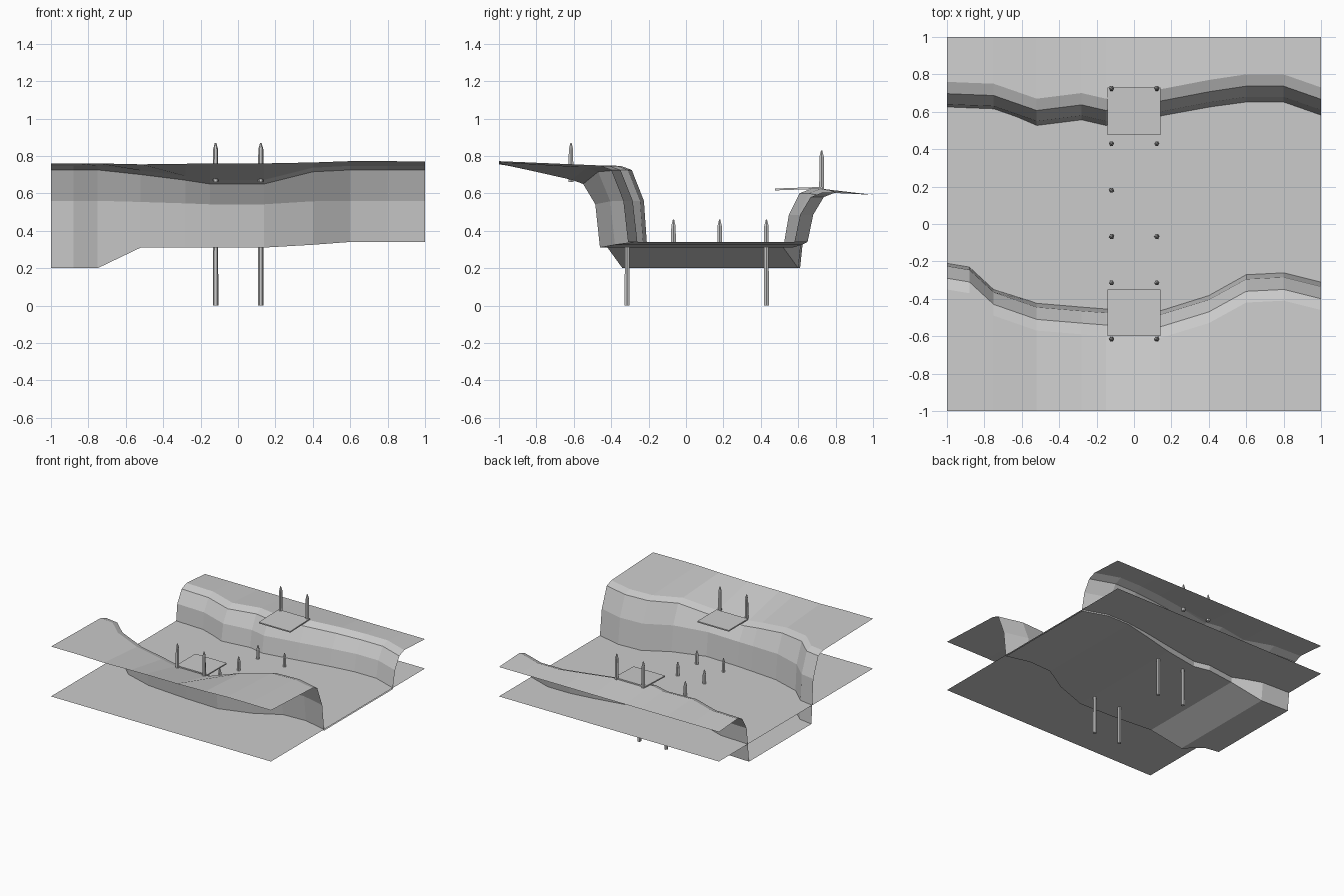
import bpy, bmesh, math
from mathutils import Matrix

if "Cube" in bpy.data.objects:
    bpy.data.objects.remove(bpy.data.objects["Cube"])


def new_object(name, bm):
    mesh = bpy.data.meshes.new(name)
    bm.to_mesh(mesh)
    bm.free()
    obj = bpy.data.objects.new(name, mesh)
    bpy.context.collection.objects.link(obj)
    return obj


# Gorge terrain, one cross-section per station:
# x, front foot y, back foot y, bed z, front crest z, back shoulder z, front edge z
stations = [
    (-1.00, -0.20, 0.61, 0.20, 0.725, 0.61, 0.76),
    (-0.88, -0.22, 0.605, 0.20, 0.725, 0.61, 0.76),
    (-0.75, -0.34, 0.60, 0.20, 0.725, 0.61, 0.76),
    (-0.52, -0.42, 0.52, 0.31, 0.70, 0.61, 0.755),
    (-0.28, -0.44, 0.55, 0.31, 0.67, 0.62, 0.758),
    (-0.15, -0.45, 0.52, 0.31, 0.65, 0.625, 0.76),
    (0.14, -0.46, 0.57, 0.31, 0.65, 0.625, 0.76),
    (0.40, -0.38, 0.62, 0.325, 0.715, 0.615, 0.765),
    (0.60, -0.27, 0.65, 0.34, 0.725, 0.605, 0.772),
    (0.80, -0.26, 0.65, 0.34, 0.725, 0.605, 0.772),
    (1.00, -0.31, 0.58, 0.34, 0.725, 0.605, 0.77),
]


def section(x, front, back, bed, crest, shoulder, edge):
    knee = 0.56 - (0.725 - crest) * 0.25
    return [
        (x, -1, edge), (x, front - 0.15, crest + 0.022), (x, front - 0.09, crest),
        (x, front - 0.025, knee), (x, front, bed), (x, back, bed),
        (x, back + 0.03, 0.485), (x, back + 0.087, shoulder - 0.025),
        (x, back + 0.15, shoulder), (x, 1, 0.592),
    ]


bm = bmesh.new()
rows = [[bm.verts.new(p) for p in section(*s)] for s in stations]
for a, b in zip(rows, rows[1:]):
    for i in range(len(a) - 1):
        bm.faces.new((a[i], b[i], b[i + 1], a[i + 1]))
new_object("gorge_terrain", bm)

# Water sheet
bm = bmesh.new()
bmesh.ops.create_grid(bm, x_segments=1, y_segments=1, size=1,
                      matrix=Matrix.Translation((0, 0, 0.35)))
new_object("water_surface", bm)


# Broken bridge decks: thin plates overhanging each bank
def deck(name, y0, y1, z, tilt):
    bm = bmesh.new()
    bmesh.ops.create_cube(bm, size=1, matrix=Matrix.Translation((0, (y0 + y1) / 2, z))
                          @ Matrix.Rotation(tilt, 4, 'X')
                          @ Matrix.Diagonal((0.285, y1 - y0, 0.01, 1)))
    new_object(name, bm)


deck("front_deck", -0.60, -0.35, 0.677, 0)
deck("back_deck", 0.475, 0.73, 0.625, math.radians(2))


# Pointed wooden posts
def post(name, x, y, bottom, top, r=0.015):
    bm = bmesh.new()
    rings = []
    for z, radius in ((bottom, r), (top - 0.035, r * 0.9), (top, r * 0.25)):
        rings.append([bm.verts.new((x + radius * math.cos(k * math.pi / 3),
                                    y + radius * math.sin(k * math.pi / 3), z))
                      for k in range(6)])
    for a, b in zip(rings, rings[1:]):
        for k in range(6):
            n = (k + 1) % 6
            bm.faces.new((a[k], a[n], b[n], b[k]))
    bm.faces.new(rings[0][::-1])
    bm.faces.new(rings[-1])
    new_object(name, bm)


for side, x in (("left", -0.12), ("right", 0.122)):
    post(f"front_bank_post_{side}", x, -0.615, 0.66, 0.87)
    post(f"front_pile_{side}", x, -0.315, 0.0, 0.46)
    post(f"middle_post_{side}", x, -0.067, 0.32, 0.46)
    post(f"back_pile_{side}", x, 0.43, 0.0, 0.46)
    post(f"back_bank_post_{side}", x, 0.725, 0.60, 0.83)
post("lone_post_left", -0.12, 0.18, 0.32, 0.46)
